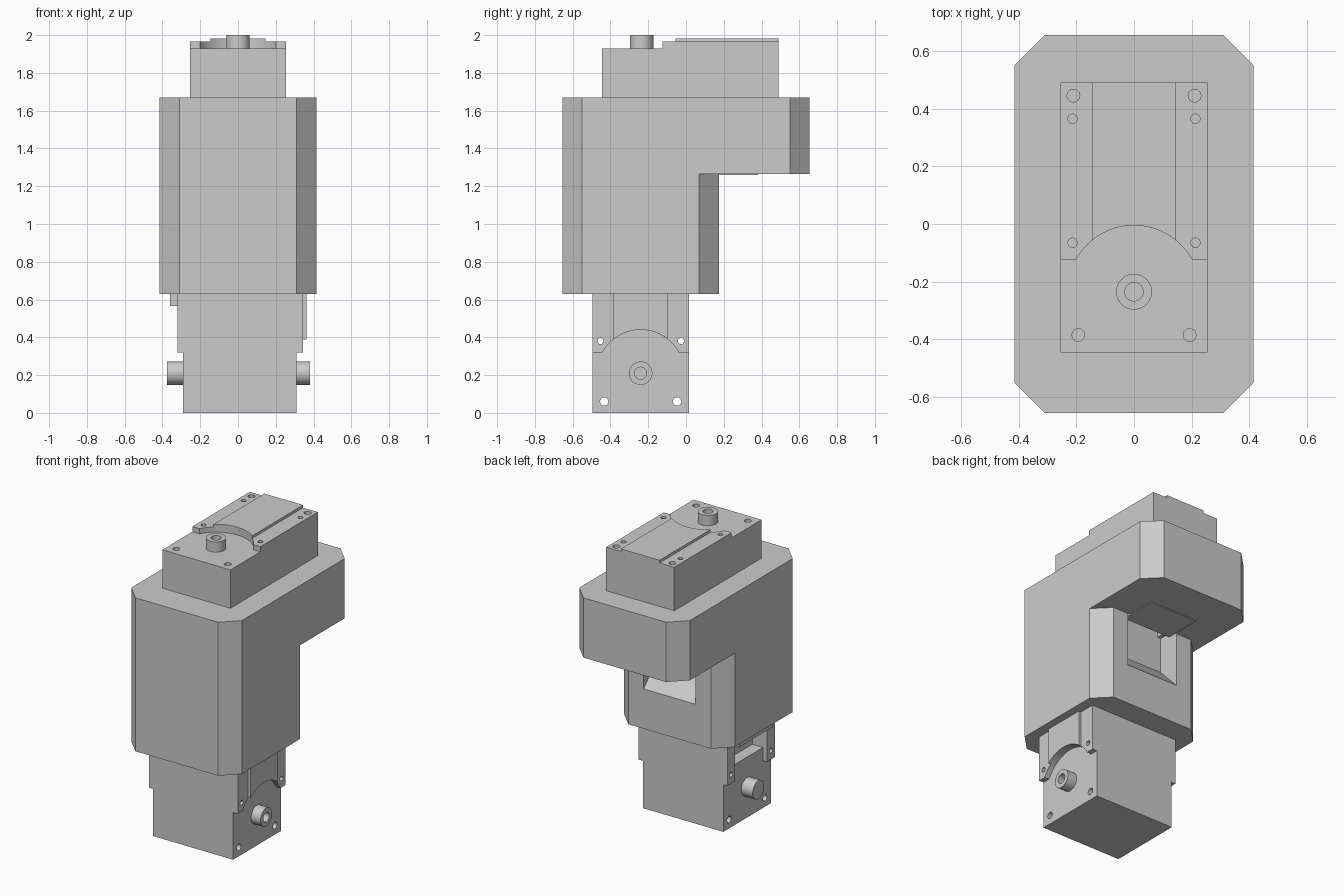
import bpy, bmesh
from math import sin, cos, pi, asin
from mathutils import Matrix, Vector

cube = bpy.data.objects.get("Cube")
if cube:
    bpy.data.objects.remove(cube, do_unlink=True)

grey = bpy.data.materials.new("plain grey")
grey.use_nodes = True
GREY = (0.6, 0.6, 0.6, 1.0)
grey.diffuse_color = GREY
for node in grey.node_tree.nodes:
    if node.type == 'BSDF_PRINCIPLED':
        node.inputs["Base Color"].default_value = GREY


def prism(name, outlines, low, high, matrix=Matrix()):
    """Extrude closed xy outlines from low to high, then place with matrix."""
    bm = bmesh.new()
    for outline in outlines:
        face = bm.faces.new([bm.verts.new((x, y, low)) for x, y in outline])
        new = bmesh.ops.extrude_face_region(bm, geom=[face], use_keep_orig=True)
        tops = [g for g in new["geom"] if isinstance(g, bmesh.types.BMVert)]
        bmesh.ops.translate(bm, verts=tops, vec=(0, 0, high - low))
    bmesh.ops.recalc_face_normals(bm, faces=bm.faces)
    bm.transform(matrix)
    mesh = bpy.data.meshes.new(name)
    bm.to_mesh(mesh)
    bm.free()
    mesh.materials.append(grey)
    obj = bpy.data.objects.new(name, mesh)
    bpy.context.collection.objects.link(obj)
    return obj


def activate(obj):
    bpy.ops.object.select_all(action='DESELECT')
    obj.select_set(True)
    bpy.context.view_layer.objects.active = obj


def cut(obj, cutter):
    mod = obj.modifiers.new("cut", 'BOOLEAN')
    mod.operation = 'DIFFERENCE'
    mod.solver = 'EXACT'
    mod.object = cutter
    activate(obj)
    bpy.ops.object.modifier_apply(modifier=mod.name)


def discard(obj):
    bpy.data.objects.remove(obj, do_unlink=True)


def rect(x0, x1, y0, y1):
    return [(x0, y0), (x1, y0), (x1, y1), (x0, y1)]


def circle(x, y, r, n=32):
    return [(x + r * cos(2 * pi * i / n), y + r * sin(2 * pi * i / n)) for i in range(n)]


def arc_plate(half, side_y, end_y, r=0.23, n=28):
    """Plate outline whose near edge is hollowed by a circle about the shaft."""
    a = asin(side_y / r)
    arc = [(r * cos(a + (pi - 2 * a) * i / n), r * sin(a + (pi - 2 * a) * i / n))
           for i in range(n + 1)]
    ends = [(-half, side_y), (-half, end_y), (half, end_y), (half, side_y)]
    if abs(arc[0][0] - half) < 1e-4:
        ends = ends[1:3]
    return arc + ends


# Servo: shaft along local z, length along local y, origin at shaft on the deck
W, BACK, FRONT, STEP = 0.255, -0.21, 0.725, 0.11


def servo(label, matrix):
    case = prism(label + "_case", [rect(-W, W, BACK, FRONT)], -0.6, 0, matrix)
    deck = prism(label + "_deck", [arc_plate(W, STEP, FRONT)], 0, 0.035, matrix)
    rail_half = 0.145
    rail_y = (0.23 ** 2 - rail_half ** 2) ** 0.5
    prism(label + "_rail", [arc_plate(rail_half, rail_y, FRONT)], 0.035, 0.053, matrix)
    # Underside mount with a slot, plus the cover plate behind it
    slot, slot_end = 0.17, 0.355
    mount = prism(label + "_mount", [[
        (-W, STEP), (-slot, STEP), (-slot, slot_end), (slot, slot_end),
        (slot, STEP), (W, STEP), (W, FRONT), (-W, FRONT)]], -0.63, -0.6, matrix)
    prism(label + "_cover", [rect(-0.18, 0.18, slot_end, 0.615)], -0.67, -0.63, matrix)
    notch = prism("notch_cutter", [rect(-slot, slot, 0.2, slot_end)], -0.7, -0.52, matrix)
    cut(case, notch)
    discard(notch)
    # Screw holes right through
    spots = [(0.21, 0.68, 0.022), (0.213, 0.6, 0.016),
             (0.213, 0.17, 0.016), (0.193, -0.15, 0.022)]
    holes = prism("hole_cutter", [circle(s * x, y, r) for x, y, r in spots for s in (-1, 1)],
                  -0.8, 0.2, matrix)
    for part in (case, deck, mount):
        cut(part, holes)
    discard(holes)
    # Bored output shaft and plain idle shaft
    shaft = prism(label + "_shaft", [circle(0, 0, 0.062, 48)], -0.02, 0.07, matrix)
    bore = prism("bore_cutter", [circle(0, 0, 0.032)], 0.005, 0.2, matrix)
    cut(shaft, bore)
    discard(bore)
    idle = prism(label + "_idle_shaft", [circle(0, 0, 0.062, 48)], -0.685, -0.58, matrix)
    for part in (shaft, idle, case, deck, mount):
        activate(part)
        bpy.ops.object.shade_smooth_by_angle(angle=0.5)


# local x, y, z become world y, z, x for the lower servo
turn = Matrix(((0, 0, 1), (1, 0, 0), (0, 1, 0))).to_4x4()
servo("upper_servo", Matrix.Translation(Vector((0, -0.235, 1.93))))
servo("lower_servo", Matrix.Translation(Vector((0.31, -0.24, 0.21))) @ turn)

# Housing: chamfered block, undercut at the back to leave an overhanging arm
X, Y, C = 0.415, 0.655, 0.105
housing = prism("housing", [[
    (X - C, -Y), (X, C - Y), (X, Y - C), (X - C, Y),
    (C - X, Y), (-X, Y - C), (-X, C - Y), (C - X, -Y)]], 0.63, 1.67)
undercut = prism("undercut_cutter", [[
    (0.5, -0.015), (0.31, 0.175), (-0.31, 0.175), (-0.5, -0.015),
    (-0.5, 0.8), (0.5, 0.8)]], 0.5, 1.265)
cut(housing, undercut)
discard(undercut)

# Window pocket in the rear wall with a sloping floor
pocket = prism("pocket_cutter", [[
    (0.18, 0.895), (0.18, 1.35), (0.02, 1.35), (0.02, 1.06)]], -0.195, 0.195, turn)
cut(housing, pocket)
discard(pocket)
